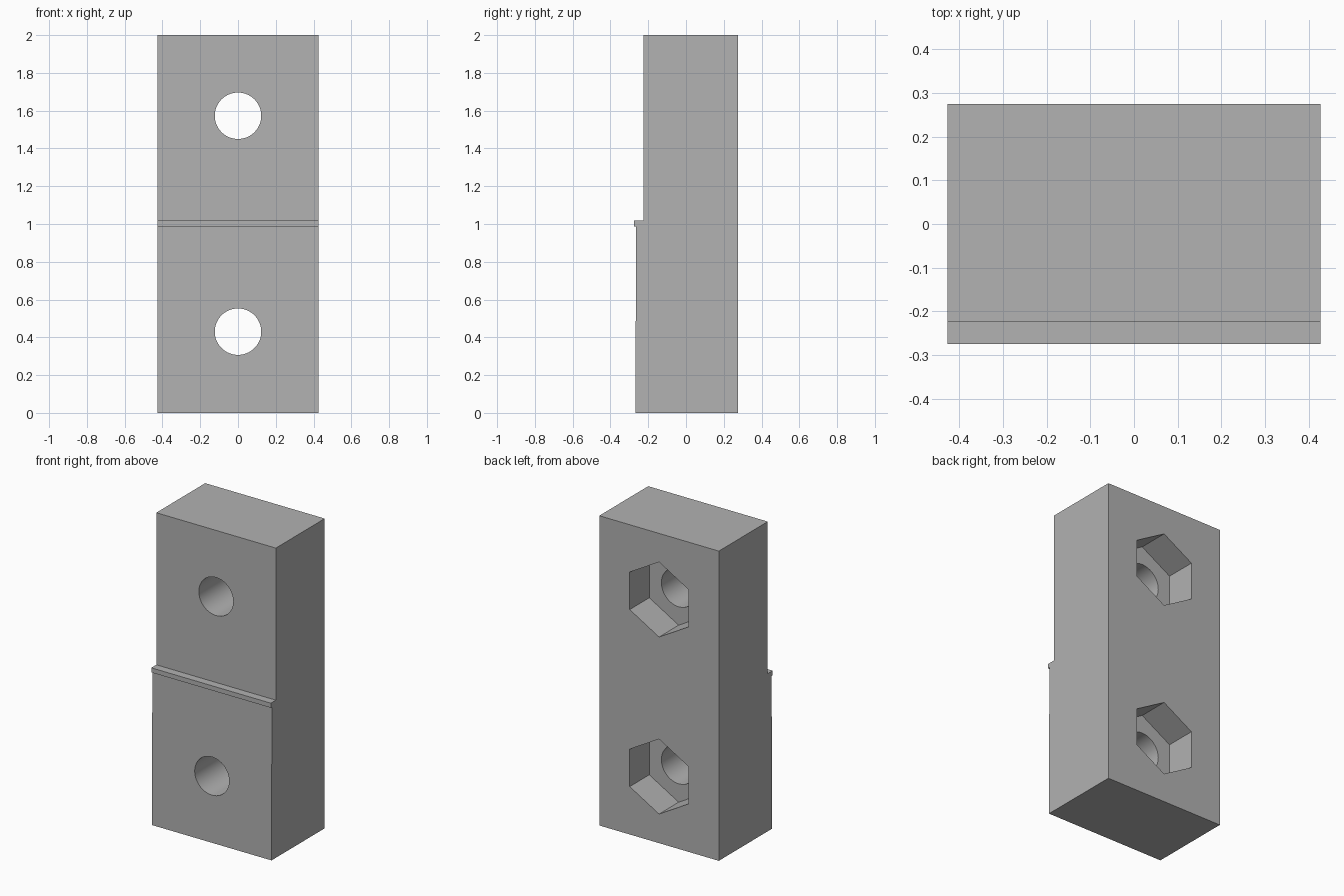
import bpy, bmesh, math
from mathutils import Matrix

cube = bpy.data.objects.get("Cube")
if cube:
    bpy.data.objects.remove(cube, do_unlink=True)

HALF_WIDTH = 0.427
BACK = 0.275
HOLE_HEIGHTS = (0.43, 1.573)

grey = bpy.data.materials.new("plain_grey")
grey.use_nodes = True
colour = (0.445, 0.445, 0.445, 1)
grey.diffuse_color = colour
grey.node_tree.nodes["Principled BSDF"].inputs["Base Color"].default_value = colour


def make_object(name, bm):
    bmesh.ops.recalc_face_normals(bm, faces=bm.faces)
    mesh = bpy.data.meshes.new(name)
    bm.to_mesh(mesh)
    bm.free()
    mesh.materials.append(grey)
    obj = bpy.data.objects.new(name, mesh)
    bpy.context.collection.objects.link(obj)
    return obj


def prism(name, sides, radius, y0, y1, z):
    """Prism along y with a corner pointing up."""
    bm = bmesh.new()
    bmesh.ops.create_cone(
        bm, cap_ends=True, segments=sides, radius1=radius, radius2=radius,
        depth=y1 - y0,
        matrix=Matrix.Translation((0, (y0 + y1) / 2, z)) @ Matrix.Rotation(math.pi / 2, 4, "X"))
    top = max(v.co.z for v in bm.verts)
    # Turn flat-topped results so that a corner points up
    if abs(top - z - radius) > 0.001:
        bmesh.ops.rotate(bm, verts=bm.verts, cent=(0, 0, z),
                         matrix=Matrix.Rotation(math.pi / sides, 3, "Y"))
    return make_object(name, bm)


# Block: side profile (y, z) with a thin lip, extruded across the width
profile = [(BACK, 0), (BACK, 2), (-0.224, 2), (-0.224, 1.018),
           (-0.275, 1.018), (-0.275, 0.988), (-0.264, 0.988), (-0.268, 0)]
bm = bmesh.new()
side = bm.faces.new([bm.verts.new((-HALF_WIDTH, y, z)) for y, z in profile])
extruded = bmesh.ops.extrude_face_region(bm, geom=[side])["geom"]
bmesh.ops.translate(bm, vec=(2 * HALF_WIDTH, 0, 0),
                    verts=[g for g in extruded if isinstance(g, bmesh.types.BMVert)])
block = make_object("mounting_block", bm)

# Round bolt holes and hexagonal nut pockets in the back
cutters = []
for z in HOLE_HEIGHTS:
    cutters.append(prism("bolt_hole_cutter", 64, 0.123, -0.5, 0.5, z))
    cutters.append(prism("nut_pocket_cutter", 6, 0.242, BACK - 0.2, 0.5, z))

bpy.context.view_layer.objects.active = block
for cutter in cutters:
    mod = block.modifiers.new("cut", "BOOLEAN")
    mod.operation = "DIFFERENCE"
    mod.solver = "EXACT"
    mod.object = cutter
    bpy.ops.object.modifier_apply(modifier=mod.name)
    bpy.data.objects.remove(cutter, do_unlink=True)

bpy.ops.object.select_all(action="DESELECT")
block.select_set(True)
bpy.ops.object.shade_smooth_by_angle(angle=math.radians(30))
